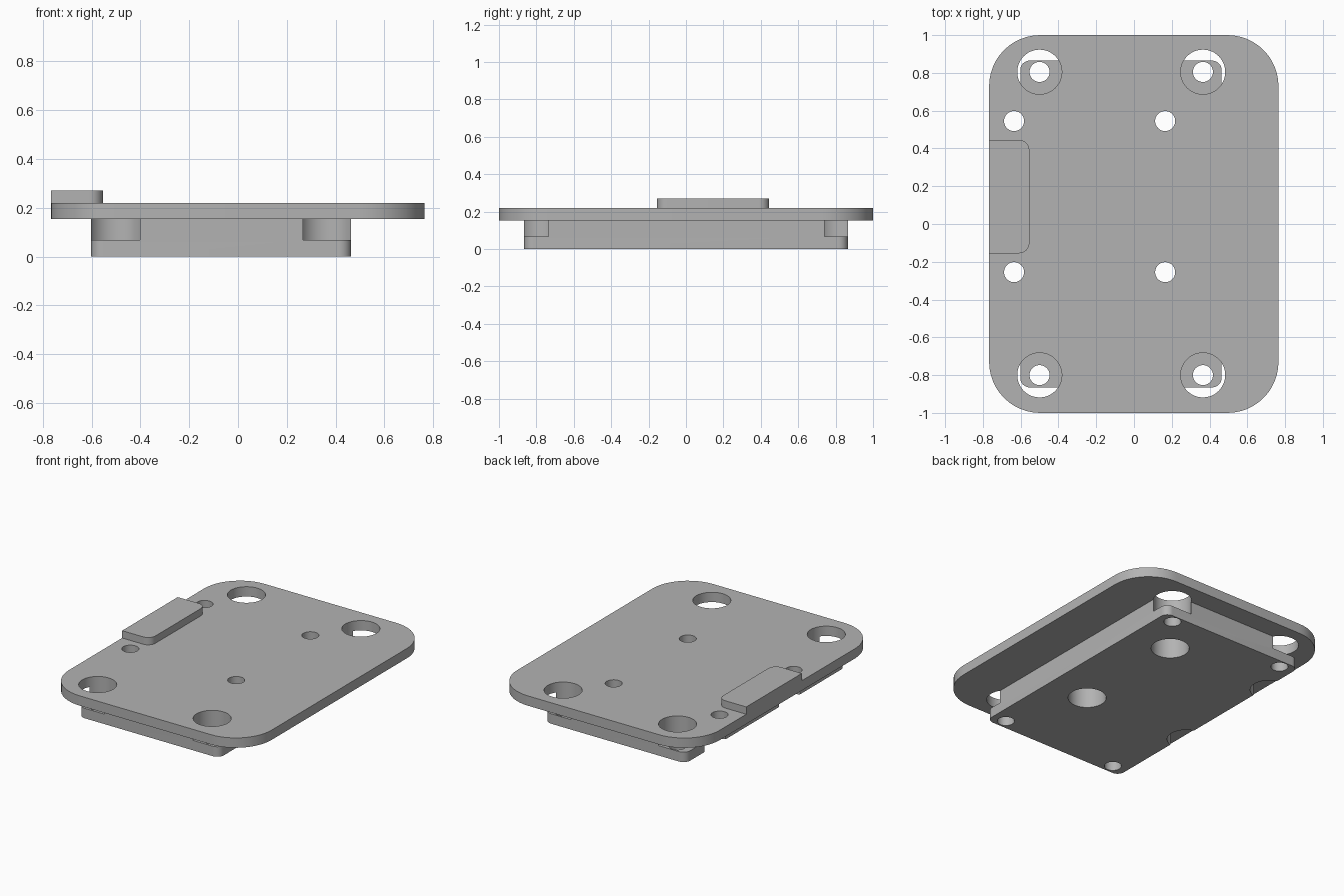
import bpy
import bmesh
from math import cos, sin, pi, radians

cube = bpy.data.objects.get("Cube")
if cube:
    bpy.data.objects.remove(cube, do_unlink=True)

grey = bpy.data.materials.new("mid_grey")
grey.use_nodes = True
COLOUR = (0.45, 0.45, 0.45, 1)
grey.diffuse_color = COLOUR
grey.node_tree.nodes["Principled BSDF"].inputs["Base Color"].default_value = COLOUR


def prism(name, outline, z0, z1):
    """Extrude a closed outline from z0 up to z1."""
    bm = bmesh.new()
    face = bm.faces.new([bm.verts.new((x, y, z0)) for x, y in outline])
    top = bmesh.ops.extrude_face_region(bm, geom=[face])["geom"]
    moved = [v for v in top if isinstance(v, bmesh.types.BMVert)]
    bmesh.ops.translate(bm, verts=moved, vec=(0, 0, z1 - z0))
    bmesh.ops.recalc_face_normals(bm, faces=bm.faces)
    mesh = bpy.data.meshes.new(name)
    bm.to_mesh(mesh)
    bm.free()
    mesh.materials.append(grey)
    obj = bpy.data.objects.new(name, mesh)
    bpy.context.collection.objects.link(obj)
    return obj


def circle(cx, cy, r, steps=48):
    return [(cx + r * cos(2 * pi * i / steps), cy + r * sin(2 * pi * i / steps))
            for i in range(steps)]


def rounded(x0, x1, y0, y1, radii, steps=12):
    """Rectangle with corner radii, counter-clockwise from the +x +y corner."""
    corners = [(x1, y1, -1, -1), (x0, y1, 1, -1), (x0, y0, 1, 1), (x1, y0, -1, 1)]
    points = []
    for k, ((x, y, sx, sy), r) in enumerate(zip(corners, radii)):
        if r == 0:
            points.append((x, y))
            continue
        for i in range(steps + 1):
            a = (k + i / steps) * pi / 2
            points.append((x + sx * r + r * cos(a), y + sy * r + r * sin(a)))
    return points


def drill(obj, centres, r, z0, z1):
    """Cut round holes between two heights."""
    for cx, cy in centres:
        cutter = prism("cutter", circle(cx, cy, r), z0, z1)
        mod = obj.modifiers.new("hole", 'BOOLEAN')
        mod.operation = 'DIFFERENCE'
        mod.solver = 'EXACT'
        mod.object = cutter
        bpy.context.view_layer.objects.active = obj
        bpy.ops.object.modifier_apply(modifier=mod.name)
        bpy.data.objects.remove(cutter, do_unlink=True)


BASE_TOP, PLATE_TOP, TAB_TOP = 0.153, 0.22, 0.27
LEDGE = 0.068
WIDE, NARROW = 0.118, 0.053
corner_holes = [(x, y) for x in (-0.5, 0.365) for y in (-0.8, 0.805)]
inner_holes = [(x, y) for x in (-0.635, 0.165) for y in (-0.255, 0.545)]

# Lower block: stepped corner holes, wide recesses under the inner holes
base = prism("base_block", rounded(-0.602, 0.464, -0.865, 0.865, [0.05] * 4), 0, BASE_TOP)
drill(base, corner_holes, WIDE, LEDGE, 0.3)
drill(base, corner_holes, NARROW, -0.1, 0.1)
drill(base, inner_holes, WIDE, -0.1, 0.3)

# Upper plate with large rounded corners
plate = prism("top_plate", rounded(-0.767, 0.765, -1, 1, [0.27] * 4), BASE_TOP, PLATE_TOP)
drill(plate, corner_holes, WIDE, 0, 0.3)
drill(plate, inner_holes, NARROW, 0, 0.3)

# Raised tab flush with the plate's side edge
tab = prism("edge_tab", rounded(-0.767, -0.554, -0.155, 0.445, [0.055, 0, 0, 0.055]),
            PLATE_TOP, TAB_TOP)

# Smooth round walls, keep rims sharp
bpy.ops.object.select_all(action='DESELECT')
for part in (base, plate, tab):
    part.select_set(True)
bpy.context.view_layer.objects.active = base
bpy.ops.object.shade_smooth_by_angle(angle=radians(30))
